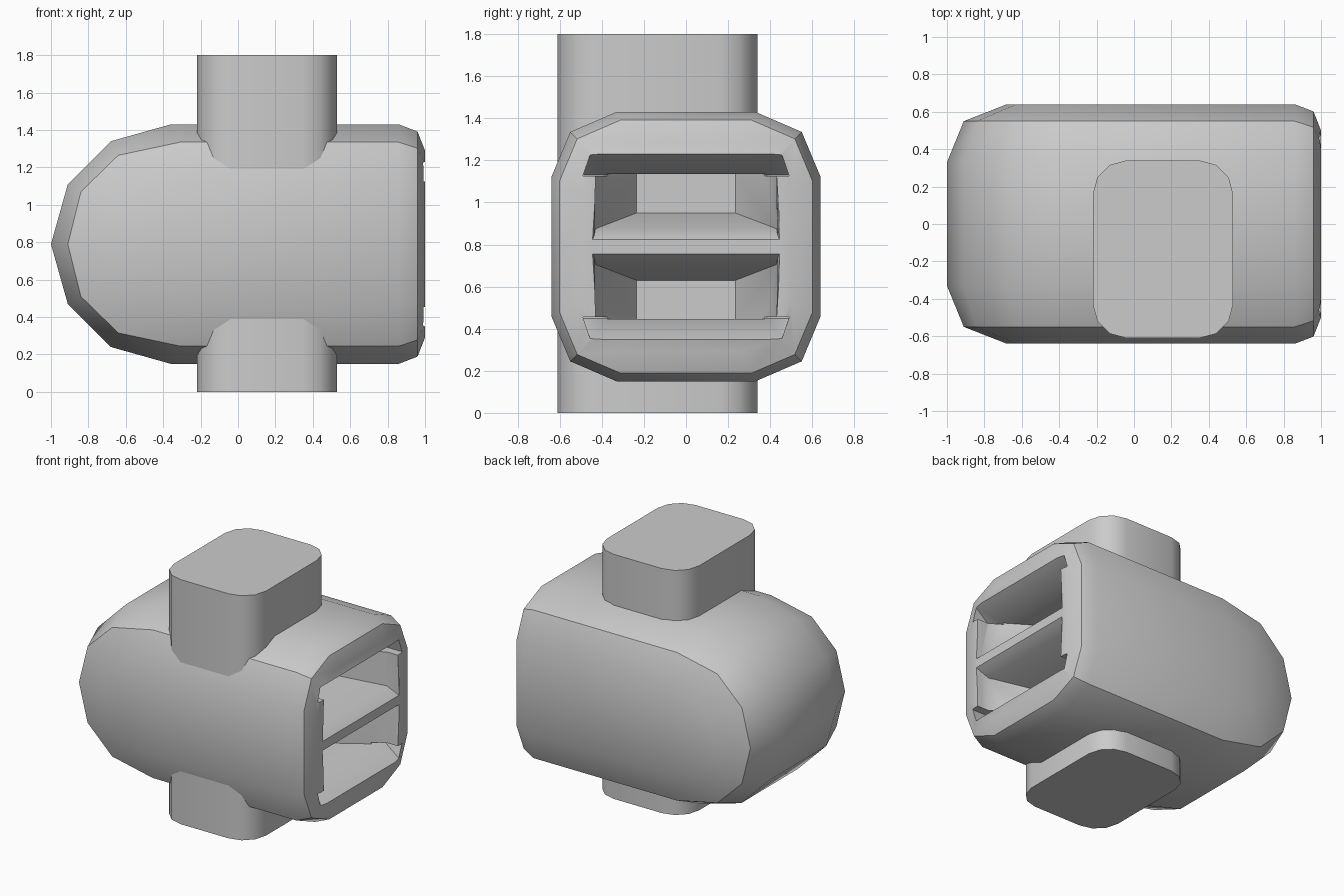
import bpy, bmesh, math

if "Cube" in bpy.data.objects:
    bpy.data.objects.remove(bpy.data.objects["Cube"])

ZC = 0.79  # height of the body's mid plane


def make_object(name, bm):
    bmesh.ops.recalc_face_normals(bm, faces=bm.faces)
    me = bpy.data.meshes.new(name)
    bm.to_mesh(me)
    bm.free()
    ob = bpy.data.objects.new(name, me)
    bpy.context.collection.objects.link(ob)
    return ob


def loft(name, sections):
    """Skin a list of closed sections with equal point counts and cap the ends."""
    bm = bmesh.new()
    rings = [[bm.verts.new(p) for p in s] for s in sections]
    n = len(rings[0])
    for a, b in zip(rings, rings[1:]):
        for i in range(n):
            j = (i + 1) % n
            bm.faces.new((a[i], a[j], b[j], b[i]))
    bm.faces.new(rings[-1])
    if len({tuple(v.co) for v in rings[0]}) == n:
        bm.faces.new(rings[0])
    bmesh.ops.remove_doubles(bm, verts=bm.verts, dist=0.0005)
    return make_object(name, bm)


def smooth(ob, angle=30):
    bpy.ops.object.select_all(action='DESELECT')
    ob.select_set(True)
    bpy.context.view_layer.objects.active = ob
    bpy.ops.object.shade_smooth_by_angle(angle=math.radians(angle))


# Body: nested side profiles (x, half height) at three distances from the middle
profiles = [
    (0.64, [(-0.68, 0), (-0.63, 0.17), (-0.48, 0.28), (-0.30, 0.33)]),
    (0.55, [(-0.91, 0), (-0.84, 0.28), (-0.64, 0.475), (-0.31, 0.545)]),
    (0.33, [(-1.00, 0), (-0.91, 0.32), (-0.68, 0.55), (-0.36, 0.64)]),
]


def section(points):
    half = [(x, -y, z) for x, y, z in points] + [(x, y, z) for x, y, z in reversed(points)]
    return [(x, y, ZC + z) for x, y, z in half] + [(x, y, ZC - z) for x, y, z in reversed(half)]


sections = [section([(p[i][0], y, p[i][1]) for y, p in profiles]) for i in range(4)]
for x, s in ((0.86, 1.0), (0.96, 0.94), (1.0, 0.78)):
    sections.append(section([(x, y * s, p[-1][1] * s) for y, p in profiles]))
body = loft("body", sections)


# Two mirrored tapering sockets, each with a sloped notch along its outer edge
def quad(x, w0, z0, w1, z1, side):
    return [(x, -w0, ZC + side * z0), (x, w0, ZC + side * z0),
            (x, w1, ZC + side * z1), (x, -w1, ZC + side * z1)]


for side in (1, -1):
    socket = loft("socket_cutter", [
        quad(1.02, 0.45, 0.02, 0.43, 0.345, side),
        quad(0.97, 0.435, 0.055, 0.43, 0.345, side),
        quad(0.91, 0.43, 0.085, 0.43, 0.345, side),
        quad(0.60, 0.235, 0.16, 0.235, 0.345, side)])
    notch = loft("notch_cutter", [
        quad(1.02, 0.49, 0.335, 0.45, 0.452, side),
        quad(0.82, 0.49, 0.335, 0.49, 0.341, side)])
    for cutter in (socket, notch):
        cutter.hide_render = True
        cutter.hide_set(True)
        mod = body.modifiers.new("cut", 'BOOLEAN')
        mod.operation = 'DIFFERENCE'
        mod.solver = 'EXACT'
        mod.object = cutter

# Bake the cuts, then drop the cutters
dg = bpy.context.evaluated_depsgraph_get()
baked = bpy.data.meshes.new_from_object(body.evaluated_get(dg))
cutters = [m.object for m in body.modifiers]
body.modifiers.clear()
body.data = baked
for c in cutters:
    bpy.data.objects.remove(c)
smooth(body)

# Post: rounded rectangle standing through the body
R, X0, X1, Y0, Y1 = 0.18, -0.22, 0.53, -0.61, 0.34
corners = [(X1 - R, Y1 - R, 0), (X0 + R, Y1 - R, 90), (X0 + R, Y0 + R, 180), (X1 - R, Y0 + R, 270)]
outline = []
for cx, cy, start in corners:
    for k in range(4):
        a = math.radians(start + k * 30)
        outline.append((cx + R * math.cos(a), cy + R * math.sin(a)))
post = loft("post", [[(x, y, z) for x, y in outline] for z in (0, 1.8)])
smooth(post, 35)
